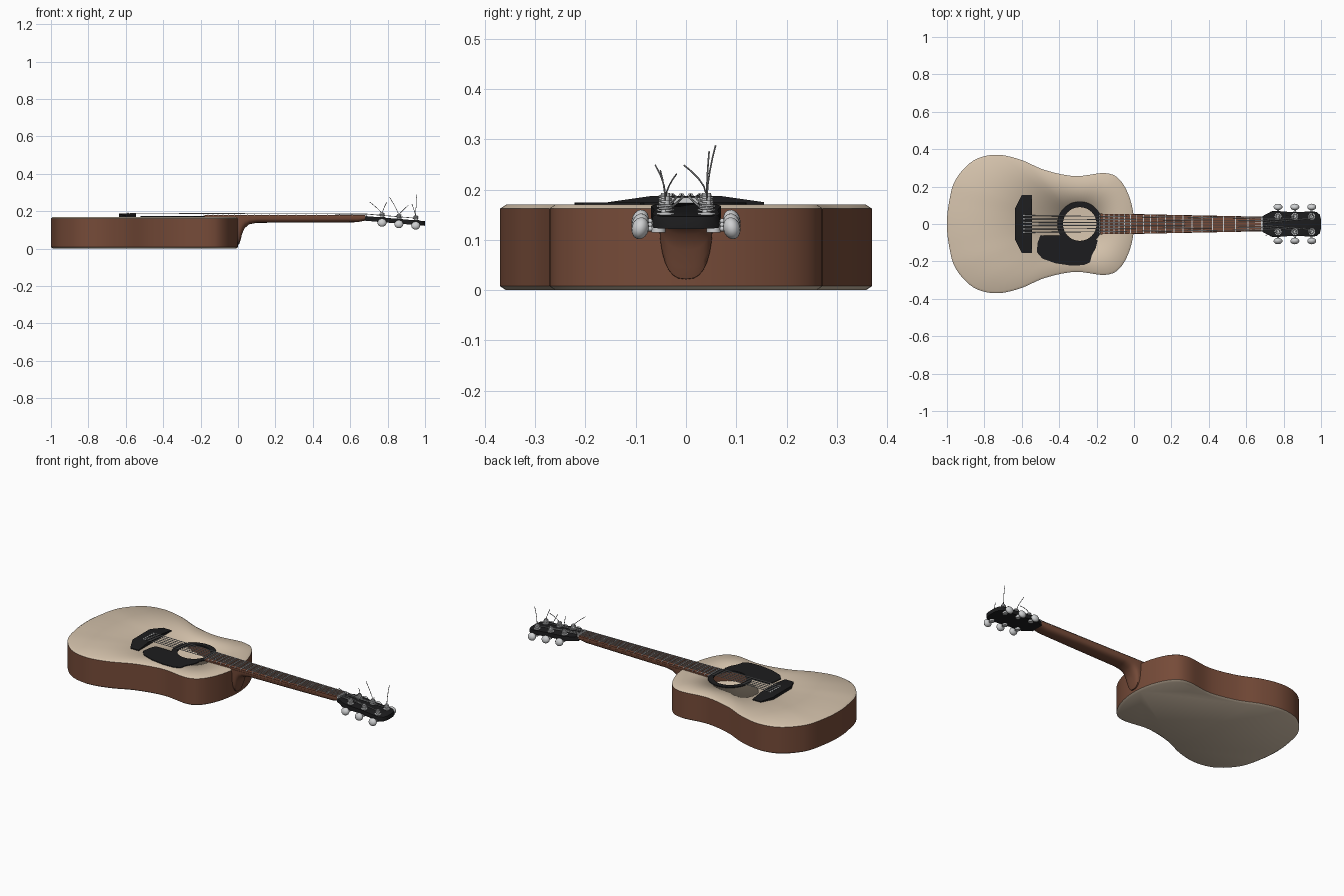
import bpy, bmesh, math
from mathutils import Vector, Matrix

if "Cube" in bpy.data.objects:
    bpy.data.objects.remove(bpy.data.objects["Cube"])


def material(name, color):
    m = bpy.data.materials.new(name)
    m.diffuse_color = (*color, 1)
    m.use_nodes = True
    m.node_tree.nodes["Principled BSDF"].inputs["Base Color"].default_value = m.diffuse_color
    return m


SPRUCE = material("pale_wood", (0.66, 0.54, 0.41))
BROWN = material("brown_wood", (0.18, 0.07, 0.04))
BLACK = material("black", (0.012, 0.012, 0.013))
SILVER = material("silver", (0.62, 0.63, 0.64))
STEEL = material("string_steel", (0.32, 0.32, 0.33))


def finish(name, bm, mats, angle=35):
    bmesh.ops.recalc_face_normals(bm, faces=bm.faces[:])
    me = bpy.data.meshes.new(name)
    bm.to_mesh(me)
    bm.free()
    ob = bpy.data.objects.new(name, me)
    bpy.context.collection.objects.link(ob)
    for m in mats:
        me.materials.append(m)
    bpy.ops.object.select_all(action='DESELECT')
    ob.select_set(True)
    bpy.context.view_layer.objects.active = ob
    bpy.ops.object.shade_smooth_by_angle(angle=math.radians(angle))
    return ob


def smooth_loop(pts, n):
    """Closed Catmull-Rom curve through 2D points."""
    p, out = [Vector(q) for q in pts], []
    k = len(p)
    for i in range(k):
        a, b, c, d = p[i - 1], p[i], p[(i + 1) % k], p[(i + 2) % k]
        for j in range(n):
            t = j / n
            out.append(0.5 * (2 * b + (c - a) * t + (2 * a - 5 * b + 4 * c - d) * t * t
                              + (3 * b - a - 3 * c + d) * t ** 3))
    return out


def mirror_y(half):
    return half + [(x, -y) for x, y in reversed(half) if abs(y) > 1e-6]


def bridge_rings(bm, r1, r2, mat=0):
    for i in range(len(r1)):
        j = (i + 1) % len(r1)
        bm.faces.new((r1[i], r1[j], r2[j], r2[i])).material_index = mat


def plate(name, outline, z0, z1, mat, bevel=0.0, slope=0.0, x0=0.0):
    """Extruded outline, optionally sloping down along x."""
    bm = bmesh.new()
    low, top = [[bm.verts.new((x, y, z - slope * (x - x0))) for x, y in outline] for z in (z0, z1)]
    bridge_rings(bm, low, top)
    bm.faces.new(low)
    bm.faces.new(top)
    if bevel:
        bmesh.ops.bevel(bm, geom=[e for e in bm.edges if all(v in top for v in e.verts)],
                        offset=bevel, segments=2, affect='EDGES', profile=0.5)
    return finish(name, bm, [mat])


def tube(name, paths, radius, mat):
    cu = bpy.data.curves.new(name, 'CURVE')
    cu.dimensions = '3D'
    cu.bevel_depth, cu.bevel_resolution = radius, 1
    for path in paths:
        s = cu.splines.new('POLY')
        s.points.add(len(path) - 1)
        for pt, co in zip(s.points, path):
            pt.co = (*co, 1)
    ob = bpy.data.objects.new(name, cu)
    bpy.context.collection.objects.link(ob)
    cu.materials.append(mat)
    bpy.ops.object.select_all(action='DESELECT')
    ob.select_set(True)
    bpy.context.view_layer.objects.active = ob
    bpy.ops.object.convert(target='MESH')


def rod(bm, loc, r, depth, rot=Matrix()):
    bmesh.ops.create_cone(bm, cap_ends=True, segments=16, radius1=r, radius2=r, depth=depth,
                          matrix=Matrix.Translation(loc) @ rot)


# hollow body with an open sound hole
HOLE = Vector((-0.29, 0))
half = [(0, 0), (-0.02, 0.13), (-0.075, 0.235), (-0.155, 0.272), (-0.315, 0.256), (-0.475, 0.288),
        (-0.61, 0.345), (-0.74, 0.37), (-0.86, 0.338), (-0.955, 0.235), (-0.99, 0.11), (-1, 0)]
outer = smooth_loop(mirror_y(half), 7)
inner = []
for i, p in enumerate(outer):
    t = (outer[(i + 1) % len(outer)] - outer[i - 1]).normalized()
    inner.append(p + Vector((-t.y, t.x)) * 0.012)
hole = [HOLE + (p - HOLE).normalized() * 0.095 for p in inner]
bm = bmesh.new()
rings = [[bm.verts.new((p.x, p.y, z)) for p in loop] for loop, z in
         ((inner, 0), (outer, 0.008), (outer, 0.162), (inner, 0.17), (hole, 0.17))]
bm.faces.new(rings[0])
for k, m in enumerate((0, 1, 0, 0)):
    bridge_rings(bm, rings[k], rings[k + 1], m)
body = finish("body", bm, [SPRUCE, BROWN])
sol = body.modifiers.new("thickness", 'SOLIDIFY')
sol.thickness, sol.offset = 0.006, -1

# rosette ring round the sound hole
bm = bmesh.new()
loops = []
for r, z in ((0.09, 0.165), (0.09, 0.174), (0.12, 0.174), (0.12, 0.165)):
    loops.append([bm.verts.new((HOLE.x + r * math.cos(a * math.tau / 48),
                                r * math.sin(a * math.tau / 48), z)) for a in range(48)])
for k in range(4):
    bridge_rings(bm, loops[k], loops[(k + 1) % 4])
finish("rosette", bm, [BLACK])

# pickguard following the ring
arc = [(HOLE.x + 0.118 * math.cos(math.radians(a)), 0.118 * math.sin(math.radians(a)))
       for a in range(212, 318, 8)]
guard = [(-0.5, -0.06)] + arc + [(-0.195, -0.09), (-0.205, -0.13), (-0.225, -0.165), (-0.235, -0.205),
                                 (-0.27, -0.22), (-0.34, -0.222), (-0.42, -0.21), (-0.49, -0.185),
                                 (-0.52, -0.15), (-0.515, -0.1)]
plate("pickguard", guard, 0.169, 0.174, BLACK)

# bridge: raised middle, thin wings
bridge = [(-0.635, -0.085), (-0.6, -0.155), (-0.545, -0.155), (-0.545, 0.155), (-0.6, 0.155), (-0.635, 0.085)]
ob = plate("bridge", bridge, 0.168, 0.187, BLACK)
bm = bmesh.new()
bm.from_mesh(ob.data)
for y in (-0.07, 0.07):
    bmesh.ops.bisect_plane(bm, geom=bm.verts[:] + bm.edges[:] + bm.faces[:], plane_co=(0, y, 0), plane_no=(0, 1, 0))
for v in bm.verts:
    if v.co.z > 0.18:
        v.co.z -= 0.012 * max(0, abs(v.co.y) - 0.07) / 0.085
bm.to_mesh(ob.data)
bm.free()

# neck with heel: rounded sections lofted along x
bm = bmesh.new()
rings = []
for x, w, zb in ((-0.015, 0.054, 0.02), (0.006, 0.054, 0.022), (0.014, 0.054, 0.045), (0.022, 0.054, 0.08),
                 (0.036, 0.053, 0.11), (0.06, 0.052, 0.13), (0.1, 0.051, 0.138), (0.4, 0.045, 0.139),
                 (0.64, 0.04, 0.141), (0.67, 0.039, 0.148), (0.7, 0.039, 0.152)):
    ring = []
    for k in range(17):
        a = math.pi * k / 16
        c, s = math.cos(a), math.sin(a)
        ring.append(bm.verts.new((x, w * math.copysign(abs(c) ** 0.75, c), 0.168 - (0.168 - zb) * abs(s) ** 0.75)))
    rings.append(ring)
for a, b in zip(rings, rings[1:]):
    bridge_rings(bm, a, b)
bm.faces.new(rings[0])
bm.faces.new(rings[-1])
finish("neck", bm, [BROWN])


def board_w(x):
    return 0.039 + (0.68 - x) * 0.0186


plate("fretboard", [(-0.18, -0.055), (0.68, -0.039), (0.68, 0.039), (-0.18, 0.055)], 0.166, 0.179, BROWN)

# frets spaced by the equal-temperament rule
bm = bmesh.new()
for n in range(1, 21):
    x = 0.68 - 1.26 * (1 - 2 ** (-n / 12))
    bmesh.ops.create_cube(bm, size=1, matrix=Matrix.Translation((x, 0, 0.179))
                          @ Matrix.Diagonal((0.005, 2 * board_w(x), 0.005, 1)))
finish("frets", bm, [SILVER])
plate("nut", [(0.678, -0.039), (0.69, -0.039), (0.69, 0.039), (0.678, 0.039)], 0.165, 0.184, SILVER)

# headstock, sloping back
SLOPE = 0.085
head = mirror_y([(0.68, 0.039), (0.7, 0.046), (0.735, 0.068), (0.76, 0.07), (0.85, 0.063), (0.95, 0.067),
                 (0.975, 0.065), (0.993, 0.05), (1.0, 0.025)])
plate("headstock", head, 0.149, 0.174, BLACK, 0.003, SLOPE, 0.68)

# tuners, string runs and loose string ends
metal = bmesh.new()
strings, wraps, ends = [], [], []
loose = {(0, -1): (-0.065, -0.02, 0.06), (1, -1): (0.05, 0.022, 0.05), (2, -1): (-0.02, -0.01, 0.065),
         (0, 1): (0.025, -0.045, 0.06), (1, 1): (-0.05, 0.005, 0.095), (2, 1): (0.005, 0.018, 0.115)}
for i, x in enumerate((0.77, 0.86, 0.95)):
    top = 0.174 - SLOPE * (x - 0.68)
    for s in (-1, 1):
        py = s * 0.041
        rod(metal, (x, py, top), 0.018, 0.006)
        rod(metal, (x, py, top + 0.012), 0.009, 0.03)
        rod(metal, (x, s * 0.055, top - 0.029), 0.014, 0.014)
        rod(metal, (x, s * 0.07, top - 0.029), 0.005, 0.05, Matrix.Rotation(math.pi / 2, 4, 'X'))
        bmesh.ops.create_uvsphere(metal, u_segments=16, v_segments=10, radius=1,
                                  matrix=Matrix.Translation((x, s * 0.091, top - 0.028))
                                  @ Matrix.Rotation(s * 0.25, 4, 'X') @ Matrix.Diagonal((0.024, 0.017, 0.022, 1)))
        # string from bridge over nut to post
        k = s * (2.5 - i)
        strings.append([(-0.585, k * 0.018, 0.186), (-0.565, k * 0.018, 0.189), (0.684, k * 0.0125, 0.185),
                        (x - 0.005, py - s * 0.011, top + 0.012)])
        wraps.append([(x + 0.012 * math.cos(a * math.pi / 6), py + 0.012 * math.sin(a * math.pi / 6),
                       top + 0.007 + 0.0004 * a) for a in range(37)])
        dx, dy, dz = loose[(i, s)]
        base = Vector((x, py, top + 0.022))
        ends.append([base + Vector((dx * t, dy * t ** 1.5, dz * t ** 0.85)) for t in (0, 0.25, 0.5, 0.75, 1)])
finish("tuners", metal, [SILVER])
tube("strings", strings, 0.0022, SILVER)
tube("string_wraps", wraps, 0.0022, SILVER)
tube("loose_string_ends", ends, 0.0016, STEEL)

# bridge pins
bm = bmesh.new()
for k in range(6):
    bmesh.ops.create_uvsphere(bm, u_segments=10, v_segments=6, radius=0.006,
                              matrix=Matrix.Translation((-0.588, (k - 2.5) * 0.018, 0.187)))
finish("bridge_pins", bm, [SILVER])
